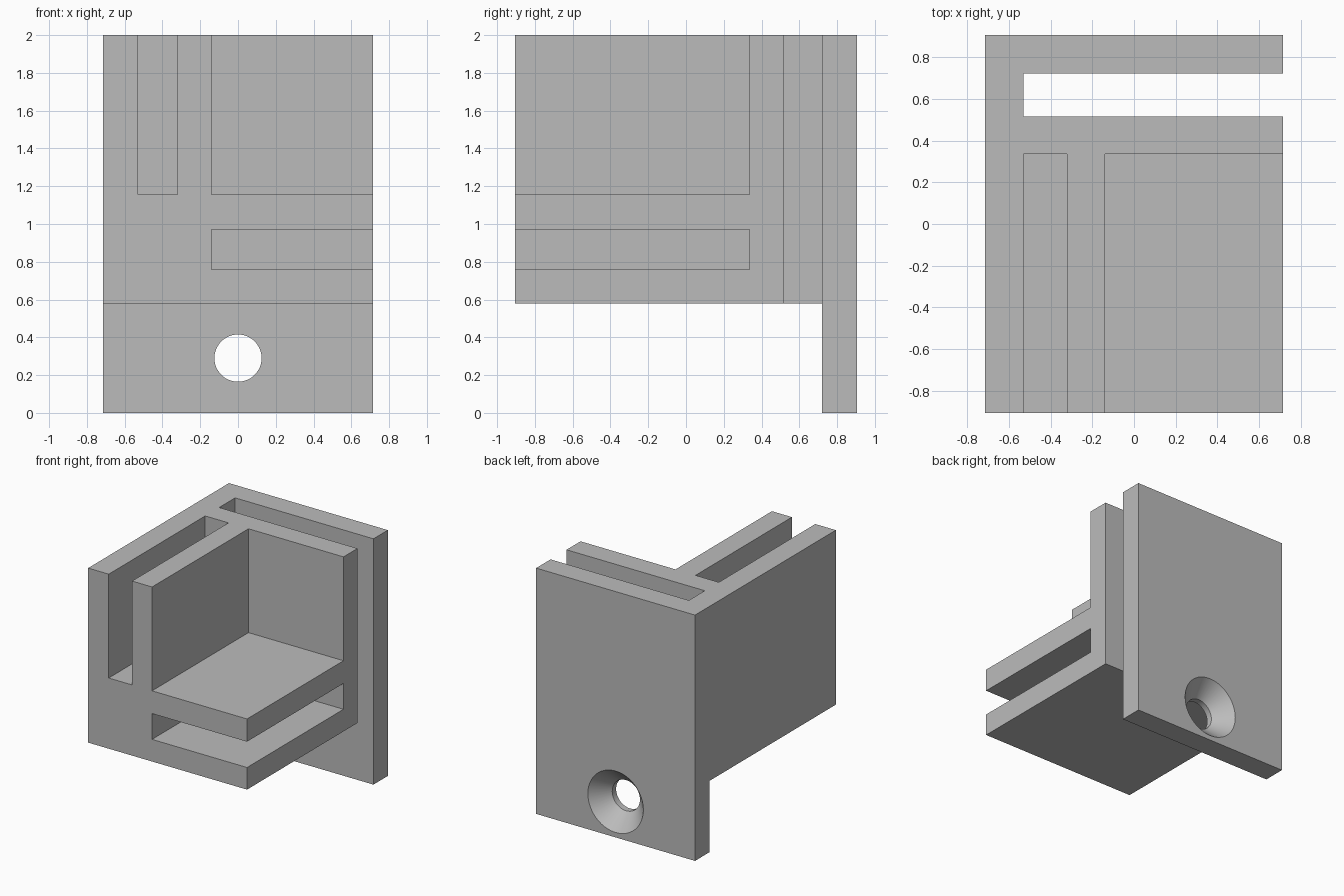
import bpy, bmesh, math
from mathutils import Vector

cube = bpy.data.objects.get("Cube")
if cube:
    bpy.data.objects.remove(cube, do_unlink=True)

# Overall extents
X, Y, TOP = 0.715, 0.905, 2.0
FAR = 1.2                      # overshoot for cutters
BLOCK_BOTTOM, FLOOR = 0.58, 1.155
PLATE_FRONT, POCKET_BACK = 0.72, 0.335

grey = bpy.data.materials.new("plain grey")
grey.use_nodes = True
grey.diffuse_color = (0.5, 0.5, 0.5, 1)
grey.node_tree.nodes["Principled BSDF"].inputs["Base Color"].default_value = (0.5, 0.5, 0.5, 1)


def add_object(name, bm):
    bmesh.ops.recalc_face_normals(bm, faces=bm.faces)
    mesh = bpy.data.meshes.new(name)
    bm.to_mesh(mesh)
    bm.free()
    obj = bpy.data.objects.new(name, mesh)
    obj.data.materials.append(grey)
    bpy.context.collection.objects.link(obj)
    return obj


def box(name, xs, ys, zs):
    bm = bmesh.new()
    bmesh.ops.create_cube(bm, size=1)
    for v in bm.verts:
        v.co = Vector([r[0] if c < 0 else r[1] for c, r in zip(v.co, (xs, ys, zs))])
    return add_object(name, bm)


def side_prism(name, outline):
    """Extrude a y-z outline across the full width."""
    bm = bmesh.new()
    ends = [[bm.verts.new((x, y, z)) for y, z in outline] for x in (-X, X)]
    for end in ends:
        bm.faces.new(end)
    for i in range(len(outline)):
        j = (i + 1) % len(outline)
        bm.faces.new((ends[0][i], ends[0][j], ends[1][j], ends[1][i]))
    return add_object(name, bm)


def lathe_y(name, profile, z, steps=48):
    """Turn a radius-y profile about a front-to-back axis at height z."""
    bm = bmesh.new()
    verts = [bm.verts.new((r, y, z)) for r, y in profile]
    edges = [bm.edges.new(pair) for pair in zip(verts, verts[1:])]
    bmesh.ops.spin(bm, geom=verts + edges, cent=(0, 0, z), axis=(0, 1, 0),
                   angle=math.tau, steps=steps)
    bmesh.ops.remove_doubles(bm, verts=bm.verts, dist=0.0001)
    return add_object(name, bm)


# Main body: block with a mounting plate hanging down at the back
bracket = side_prism("corner_bracket", [
    (-Y, BLOCK_BOTTOM), (PLATE_FRONT, BLOCK_BOTTOM), (PLATE_FRONT, 0),
    (Y, 0), (Y, TOP), (-Y, TOP)])

pocket_y = (-FAR, POCKET_BACK)
cutters = [
    # Panel slots: back, side and bottom
    box("back_slot_cutter", (-0.53, FAR), (0.515, PLATE_FRONT), (0.4, TOP + 1)),
    box("side_slot_cutter", (-0.53, -0.32), pocket_y, (FLOOR, TOP + 1)),
    box("bottom_slot_cutter", (-0.14, FAR), pocket_y, (0.76, 0.97)),
    # Open inner corner
    box("corner_cutter", (-0.14, FAR), pocket_y, (FLOOR, TOP + 1)),
    # Countersunk screw hole, widening towards the back
    lathe_y("screw_hole_cutter", [
        (0, 0.6), (0.125, 0.6), (0.125, 0.77), (0.25, Y), (0.287, 0.945), (0, 0.945)], 0.29),
]

bpy.context.view_layer.objects.active = bracket
for cutter in cutters:
    mod = bracket.modifiers.new(cutter.name, "BOOLEAN")
    mod.operation, mod.solver, mod.object = "DIFFERENCE", "EXACT", cutter
    bpy.ops.object.modifier_apply(modifier=mod.name)
    bpy.data.objects.remove(cutter, do_unlink=True)

# Smooth the hole, keep all other edges crisp
bpy.ops.object.select_all(action="DESELECT")
bracket.select_set(True)
bpy.ops.object.shade_smooth_by_angle(angle=math.radians(30))
